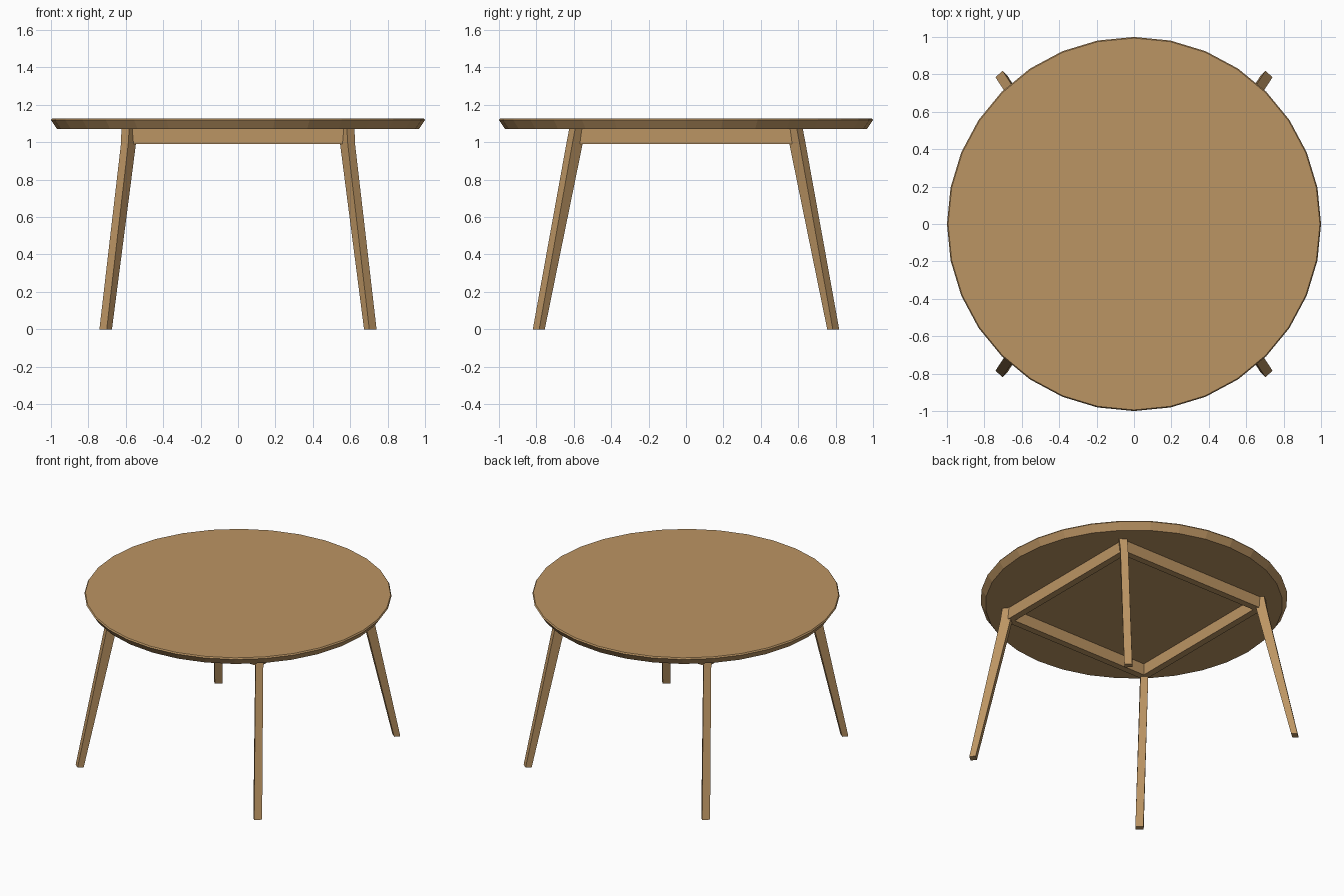
import bpy, bmesh, math

if "Cube" in bpy.data.objects:
    bpy.data.objects.remove(bpy.data.objects["Cube"])

wood = bpy.data.materials.new("warm oak")
wood.diffuse_color = (0.5, 0.298, 0.125, 1)
wood.use_nodes = True
wood.node_tree.nodes["Principled BSDF"].inputs["Base Color"].default_value = wood.diffuse_color


def loft(name, rings):
    """Closed solid skinned through rings of equal point count."""
    bm = bmesh.new()
    loops = [[bm.verts.new(p) for p in ring] for ring in rings]
    n = len(loops[0])
    for a, b in zip(loops, loops[1:]):
        for i in range(n):
            j = (i + 1) % n
            bm.faces.new((a[i], a[j], b[j], b[i]))
    bm.faces.new(loops[0][::-1])
    bm.faces.new(loops[-1])
    bmesh.ops.recalc_face_normals(bm, faces=bm.faces)
    mesh = bpy.data.meshes.new(name)
    bm.to_mesh(mesh)
    bm.free()
    mesh.materials.append(wood)
    obj = bpy.data.objects.new(name, mesh)
    bpy.context.collection.objects.link(obj)
    return obj


def circle(r, z, n=32):
    return [(r * math.cos(2 * math.pi * i / n), r * math.sin(2 * math.pi * i / n), z)
            for i in range(n)]


# Round top, undercut edge with a small bevel above
loft("tabletop", [circle(0.968, 1.072), circle(1.0, 1.119), circle(0.994, 1.128)])

# Tapered, splayed legs: corner points of the section at three heights
sections = [
    (0.0, [(0.702, 0.819), (0.741, 0.785), (0.713, 0.755), (0.674, 0.789)]),
    (0.99, [(0.587, 0.640), (0.626, 0.608), (0.585, 0.553), (0.546, 0.585)]),
    (1.075, [(0.582, 0.624), (0.623, 0.592), (0.580, 0.535), (0.541, 0.567)]),
]
for sy, row in ((-1, "front"), (1, "back")):
    for sx, side in ((-1, "left"), (1, "right")):
        loft(f"{row}_{side}_leg",
             [[(sx * x, sy * y, z) for x, y in pts] for z, pts in sections])


# Apron rails joining the legs under the top
def rail(name, cx, cy, hx, hy):
    loft(name, [[(cx + a * hx, cy + b * hy, z)
                 for a, b in ((-1, -1), (1, -1), (1, 1), (-1, 1))]
                for z in (0.99, 1.075)])


for s, row, side in ((-1, "front", "left"), (1, "back", "right")):
    rail(f"{row}_apron", 0, s * 0.578, 0.565, 0.024)
    rail(f"{side}_apron", s * 0.572, 0, 0.024, 0.572)
